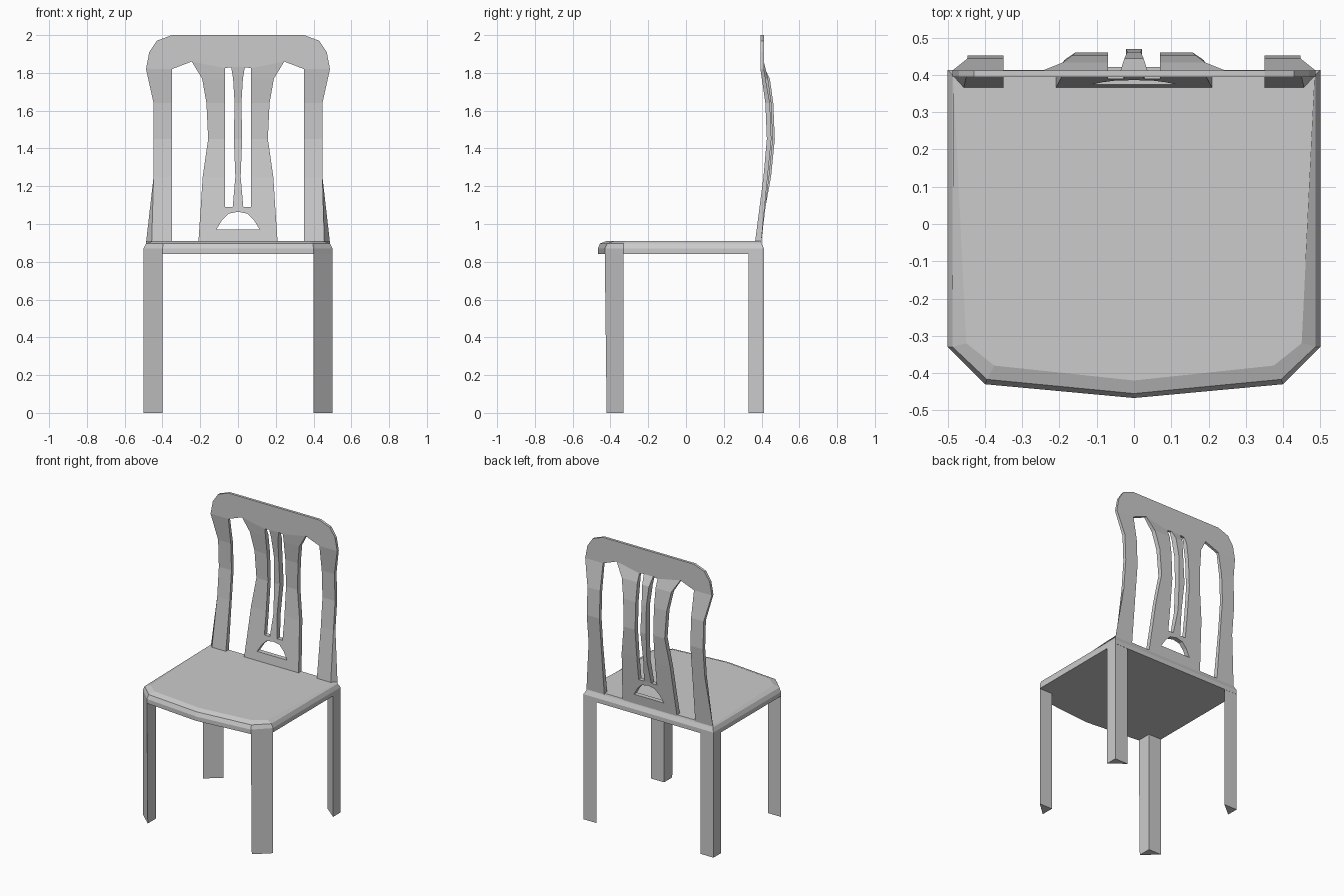
import bpy
import bmesh

cube = bpy.data.objects.get("Cube")
if cube:
    bpy.data.objects.remove(cube, do_unlink=True)

grey = bpy.data.materials.new("light_grey")
grey.use_nodes = True
grey.diffuse_color = (0.6, 0.6, 0.6, 1)
grey.node_tree.nodes["Principled BSDF"].inputs["Base Color"].default_value = (0.6, 0.6, 0.6, 1)


def finish(name, bm):
    bmesh.ops.recalc_face_normals(bm, faces=bm.faces[:])
    mesh = bpy.data.meshes.new(name)
    bm.to_mesh(mesh)
    bm.free()
    mesh.materials.append(grey)
    obj = bpy.data.objects.new(name, mesh)
    bpy.context.collection.objects.link(obj)
    return obj


def loft(name, rings):
    """Closed solid through stacked rings of equal length."""
    bm = bmesh.new()
    loops = [[bm.verts.new(p) for p in ring] for ring in rings]
    for low, high in zip(loops, loops[1:]):
        for i in range(len(low)):
            j = (i + 1) % len(low)
            bm.faces.new((low[i], low[j], high[j], high[i]))
    bm.faces.new(loops[0][::-1])
    bm.faces.new(loops[-1])
    return finish(name, bm)


# Seat: bowed front edge, rounded over towards the top
def seat_ring(z, side, back, front):
    half = [(side, back)] + front
    outline = half + [(-x, y) for x, y in reversed(half) if x > 0]
    return [(x, y, z) for x, y in outline]


rim = [(0.5, -0.33), (0.4, -0.43), (0, -0.467)]
shoulder = [(0.487, -0.33), (0.395, -0.417), (0, -0.455)]
crown = [(0.45, -0.32), (0.375, -0.38), (0, -0.42)]
loft("seat", [seat_ring(0.84, 0.5, 0.413, rim),
              seat_ring(0.87, 0.5, 0.413, rim),
              seat_ring(0.897, 0.487, 0.4, shoulder),
              seat_ring(0.91, 0.485, 0.396, crown)])

# Legs: triangular prisms, front pair cut across the outer corner
for side, label in ((1, "left"), (-1, "right")):
    front_top = [(0.5, -0.33), (0.4, -0.43), (0.4, -0.33)]
    front_foot = [(0.5, -0.33), (0.4, -0.42), (0.4, -0.33)]
    rear = [(0.5, 0.412), (0.4, 0.412), (0.5, 0.33)]
    for name, foot, top in (("front_leg_", front_foot, front_top),
                            ("back_leg_", rear, rear)):
        loft(name + label, [[(side * x, y, 0) for x, y in foot],
                            [(side * x, y, 0.85) for x, y in top]])

# Backrest curve: height, front depth, thickness
CURVE = [(0.9, 0.365, 0.033), (1.25, 0.41, 0.03), (1.45, 0.428, 0.032),
         (1.64, 0.42, 0.032), (1.77, 0.402, 0.032), (1.82, 0.394, 0.018),
         (2.0, 0.394, 0.018)]


def curve_at(z):
    for (z0, y0, t0), (z1, y1, t1) in zip(CURVE, CURVE[1:]):
        if z <= z1:
            f = (z - z0) / (z1 - z0)
            return y0 + f * (y1 - y0), t0 + f * (t1 - t0)
    return CURVE[-1][1:]


def strip(rows):
    """Quads between rows of inner and outer points."""
    return [[a[0], a[1], b[1], b[0]] for a, b in zip(rows, rows[1:])]


def rows(levels, inner, outer):
    return [((i, z), (o, z)) for z, i, o in zip(levels, inner, outer)]


LEVELS = [1.09, 1.25, 1.45, 1.64, 1.77]
post = strip(rows([0.9, 1.25, 1.45, 1.64, 1.82], [0.35] * 5,
                  [0.457, 0.447, 0.447, 0.447, 0.487]))
splat = strip(rows(LEVELS, [0.07] * 5, [0.197, 0.187, 0.158, 0.167, 0.19])
              + [((0.07, 1.825), (0.245, 1.86))])
spindle = strip(rows(LEVELS + [1.83], [0] * 6,
                     [0.028, 0.014, 0.022, 0.018, 0.026, 0.036]))
rail = [[(0.35, 1.82), (0.487, 1.82), (0.47, 1.91), (0.43, 1.97), (0.35, 2.0),
         (0, 2.0), (0, 1.83), (0.036, 1.83), (0.07, 1.825), (0.245, 1.86)]]
arch_base = [[(0.21, 0.9), (0.197, 1.09), (0.07, 1.09), (0.028, 1.09), (0, 1.09),
              (0, 1.065), (0.05, 1.055), (0.085, 1.02), (0.115, 0.97),
              (0, 0.97), (0, 0.9)]]

# Backrest: pierced front sheet, mirrored, then given thickness
bm = bmesh.new()
for polygon in post + splat + spindle + rail + arch_base:
    for side in (1, -1):
        points = polygon[::side]
        bm.faces.new([bm.verts.new((side * x, curve_at(z)[0], z)) for x, z in points])
bmesh.ops.remove_doubles(bm, verts=bm.verts[:], dist=0.0005)
result = bmesh.ops.extrude_face_region(bm, geom=bm.faces[:], use_keep_orig=True)
for v in result["geom"]:
    if isinstance(v, bmesh.types.BMVert):
        depth = curve_at(v.co.z)[1]
        x = abs(v.co.x)
        if 1.2 < v.co.z < 1.8:
            depth += 0.01 if x < 0.05 else -0.008 if x > 0.3 else 0
        if v.co.z < 1 and x > 0.4:
            v.co.x *= 0.487 / x
        v.co.y += depth
finish("backrest", bm)
